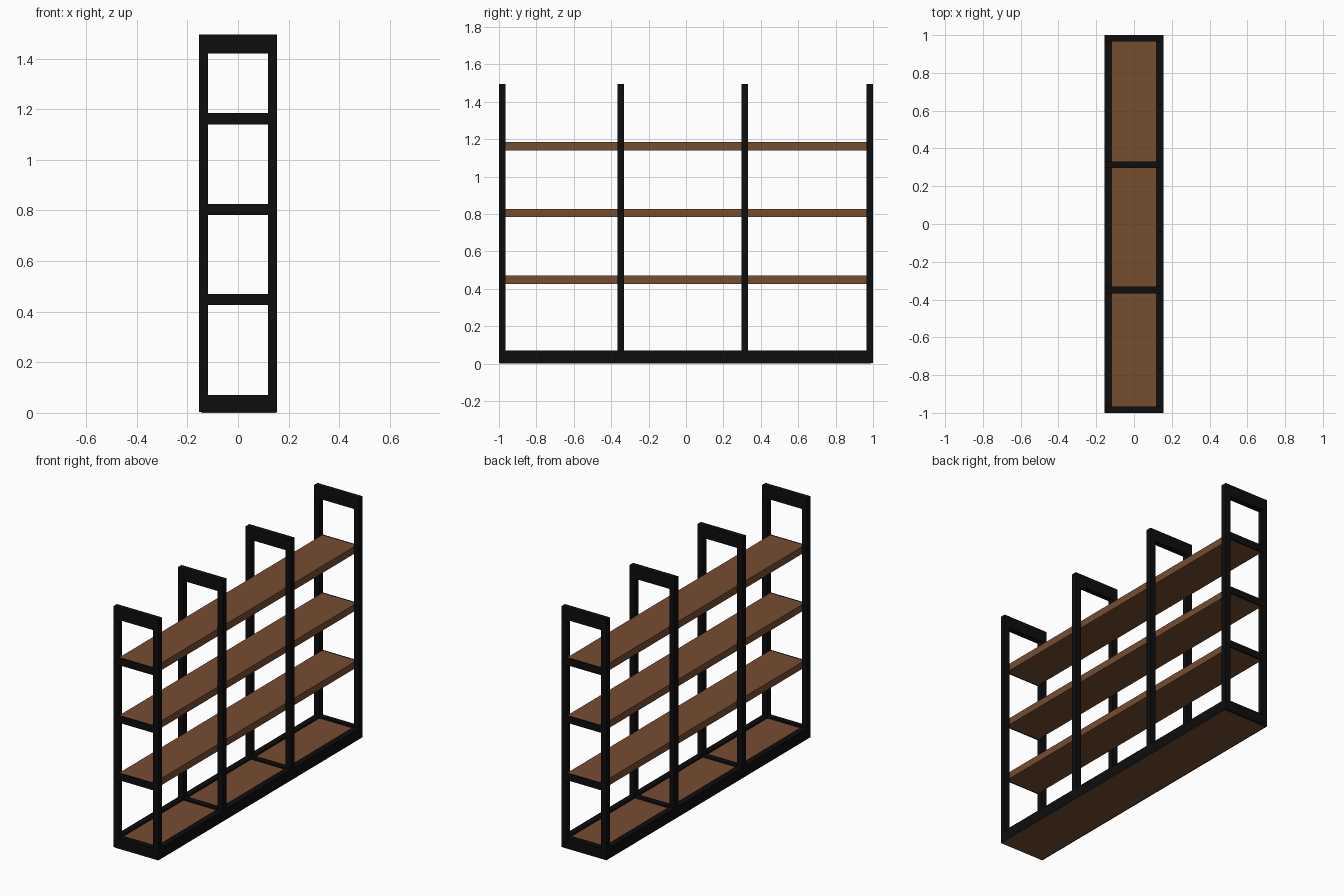
import bpy

if "Cube" in bpy.data.objects:
    bpy.data.objects.remove(bpy.data.objects["Cube"])


def material(name, color):
    m = bpy.data.materials.new(name)
    m.diffuse_color = color
    m.use_nodes = True
    m.node_tree.nodes["Principled BSDF"].inputs["Base Color"].default_value = m.diffuse_color
    return m


BLACK = material("black_metal", (0.004, 0.004, 0.004, 1))
WOOD = material("brown_wood", (0.18, 0.075, 0.03, 1))


def box(name, x, y, z, mat):
    """Box from (min, max) ranges on each axis."""
    bpy.ops.mesh.primitive_cube_add(size=1)
    o = bpy.context.object
    o.name = name
    o.location = [(a + b) / 2 for a, b in (x, y, z)]
    o.scale = [b - a for a, b in (x, y, z)]
    bpy.ops.object.transform_apply(location=True, rotation=False, scale=True)
    o.data.materials.append(mat)
    return o


W, IN, TOP = 0.155, 0.118, 1.495   # half width, inner half width, height
T = 0.035                          # frame thickness along y
SHELVES = ((0.427, 0.47), (0.783, 0.826), (1.14, 1.185))

# Four upright rectangular frames
for i, y0 in enumerate((-1.0, -0.367, 0.297, 0.965)):
    y = (y0, y0 + T)
    for side, x in (("left", (-W, -IN)), ("right", (IN, W))):
        box(f"post_{side}_{i}", x, y, (0.003, TOP), BLACK)
    box(f"top_bar_{i}", (-IN, IN), y, (1.42, TOP), BLACK)
    box(f"bottom_bar_{i}", (-IN, IN), y, (0.003, 0.07), BLACK)

# Long base rails between the end frames
for side, x in (("left", (-W, -IN)), ("right", (IN, W))):
    box(f"base_rail_{side}", x, (-1 + T, 1 - T), (0.003, 0.07), BLACK)

# Base board, showing underneath
box("base_board", (-0.145, 0.152), (-0.997, 0.99), (0, 0.06), WOOD)

# Shelf boards with thin black rungs capping both ends
for i, z in enumerate(SHELVES):
    box(f"shelf_{i}", (-IN, IN), (-0.99, 0.99), z, WOOD)
    box(f"end_rung_front_{i}", (-IN, IN), (-1, -0.99), z, BLACK)
    box(f"end_rung_back_{i}", (-IN, IN), (0.99, 1), z, BLACK)
